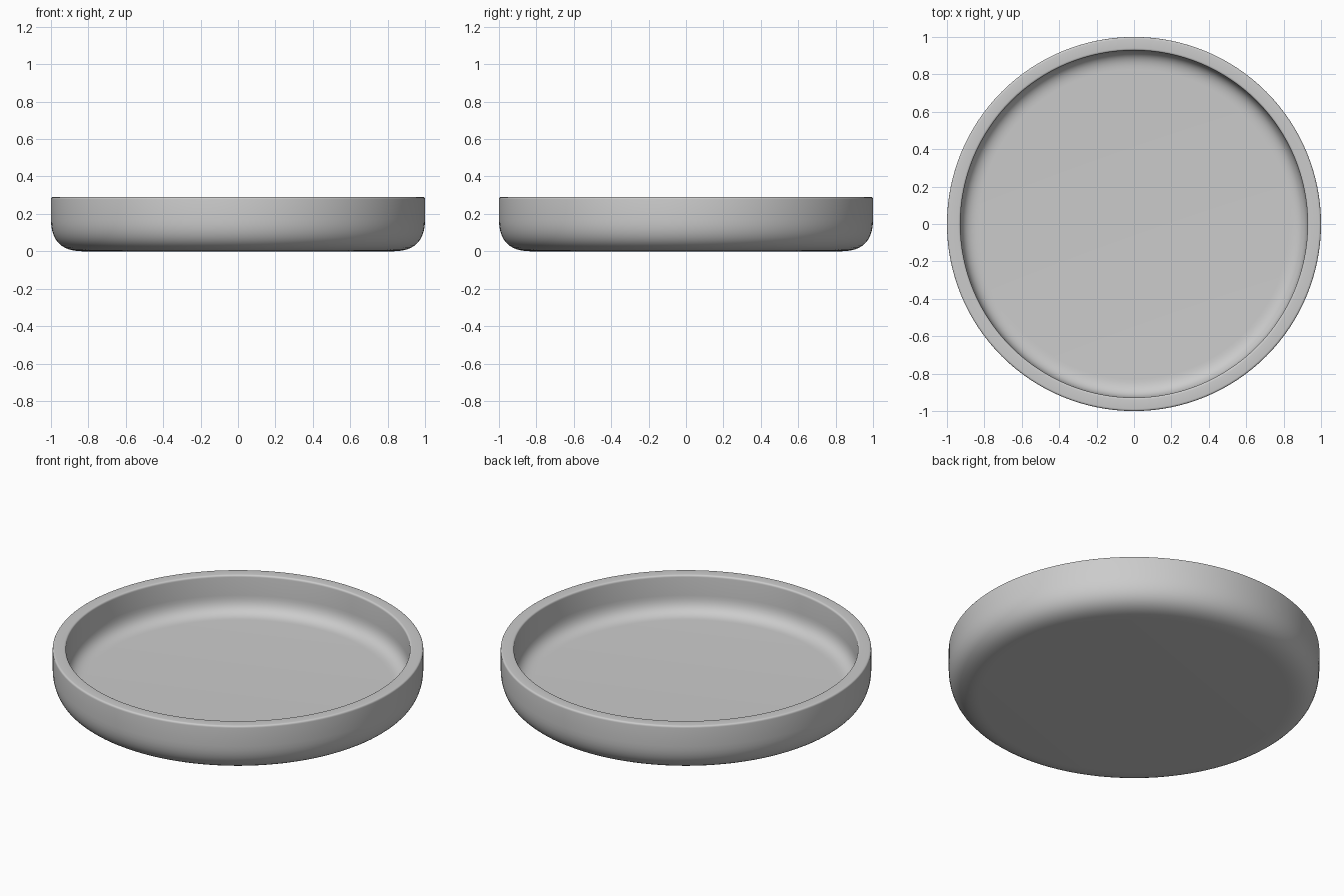
import bpy, bmesh, math

if "Cube" in bpy.data.objects:
    bpy.data.objects.remove(bpy.data.objects["Cube"])

SEGMENTS = 128


def rounded(start, corner, end, steps):
    """Points of a soft corner between start and end."""
    pts = []
    for i in range(steps + 1):
        t = i / steps
        pts.append(tuple((1 - t) ** 2 * s + 2 * t * (1 - t) * c + t * t * e
                         for s, c, e in zip(start, corner, end)))
    return pts


def lathe(name, profile):
    """Spin a closed (radius, height) profile that starts and ends on the axis."""
    bm = bmesh.new()
    verts = [bm.verts.new((r, 0, z)) for r, z in profile]
    edges = [bm.edges.new(pair) for pair in zip(verts, verts[1:])]
    bmesh.ops.spin(bm, geom=verts + edges, cent=(0, 0, 0), axis=(0, 0, 1),
                   angle=math.tau, steps=SEGMENTS, use_duplicate=False)
    bmesh.ops.remove_doubles(bm, verts=bm.verts, dist=1e-4)
    bmesh.ops.recalc_face_normals(bm, faces=bm.faces)
    mesh = bpy.data.meshes.new(name)
    bm.to_mesh(mesh)
    bm.free()
    obj = bpy.data.objects.new(name, mesh)
    bpy.context.collection.objects.link(obj)
    bpy.context.view_layer.objects.active = obj
    obj.select_set(True)
    bpy.ops.object.shade_smooth_by_angle(angle=math.radians(40))
    return obj


# Dish section: underside, outer wall, rim, inner wall, floor
R, H = 1.0, 0.29
INNER, FLOOR = 0.928, 0.07
profile = [(0, 0)]
profile += rounded((0.83, 0), (R, 0), (R, 0.17), 12)
profile += rounded((R, H - 0.012), (R, H), (R - 0.012, H), 4)
profile += rounded((INNER + 0.012, H), (INNER, H), (INNER, H - 0.012), 4)
profile += rounded((INNER, FLOOR + 0.10), (INNER, FLOOR), (INNER - 0.10, FLOOR), 10)
profile += [(0, FLOOR)]
lathe("shallow_dish", profile)
